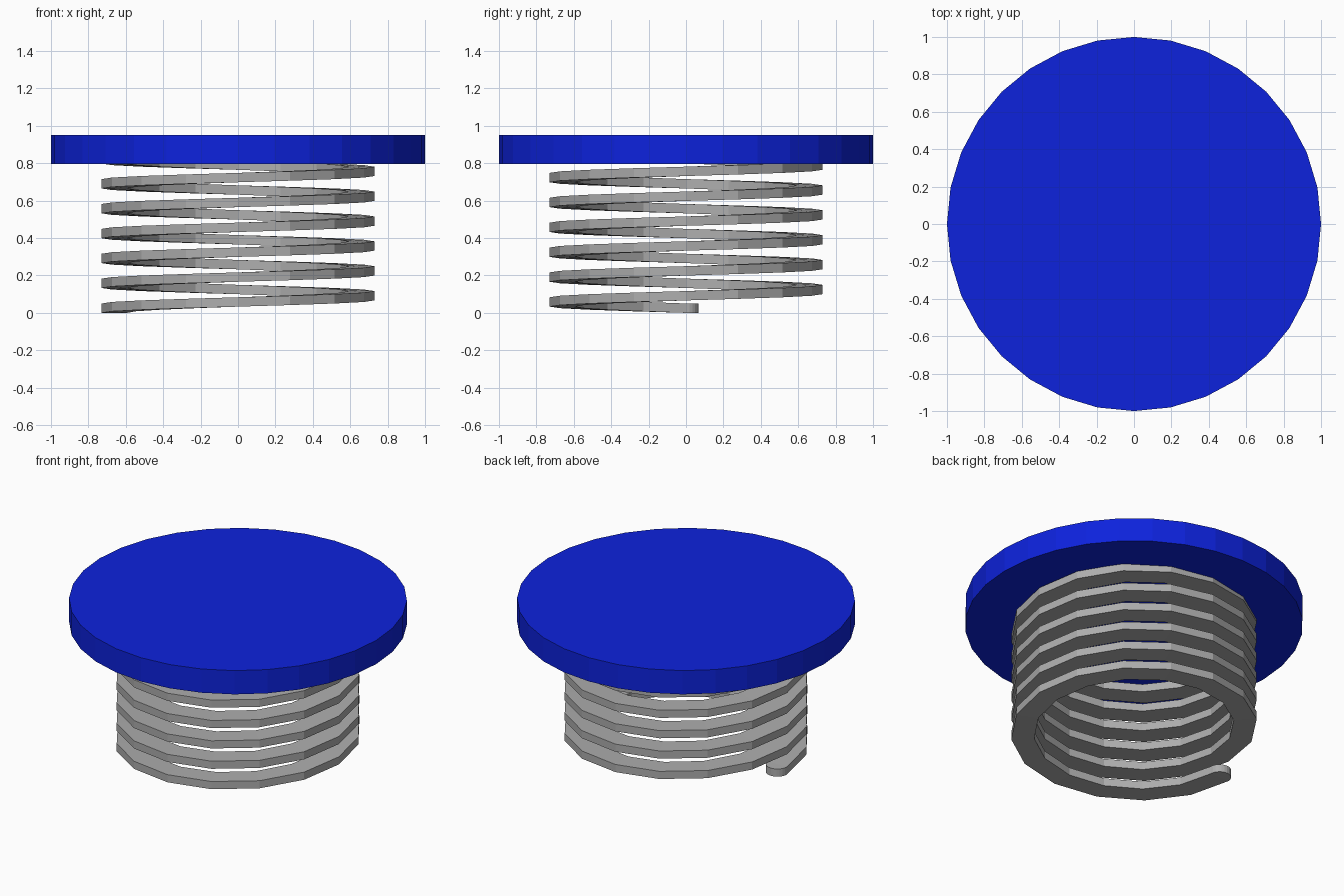
import bpy
import bmesh
from math import sin, cos, pi, tau, radians
from mathutils import Vector

TURNS, STEPS = 6, 16               # coil turns, straight pieces per turn
COIL_R, HALF_W, BAND_H = 0.661, 0.068, 0.05
PITCH = 0.133
PLATE_Z0, PLATE_Z1 = 0.795, 0.95

default = bpy.data.objects.get("Cube")
if default:
    bpy.data.objects.remove(default, do_unlink=True)


def material(name, rgb):
    mat = bpy.data.materials.new(name)
    mat.use_nodes = True
    color = (*rgb, 1.0)
    mat.diffuse_color = color
    mat.node_tree.nodes["Principled BSDF"].inputs["Base Color"].default_value = color
    return mat


def add_object(name, bm, mat):
    bmesh.ops.recalc_face_normals(bm, faces=bm.faces)
    mesh = bpy.data.meshes.new(name)
    bm.to_mesh(mesh)
    bm.free()
    mesh.materials.append(mat)
    obj = bpy.data.objects.new(name, mesh)
    bpy.context.collection.objects.link(obj)
    return obj


blue = material("blue", (0.004, 0.016, 0.72))
grey = material("steel grey", (0.42, 0.42, 0.42))

# Round top plate
bm = bmesh.new()
bmesh.ops.create_cone(bm, cap_ends=True, segments=32, radius1=1, radius2=1,
                      depth=PLATE_Z1 - PLATE_Z0)
top_angle = Vector((1, 0, 0)).angle(bm.verts[:][0].co.xy.to_3d())
bmesh.ops.translate(bm, verts=bm.verts, vec=(0, 0, (PLATE_Z0 + PLATE_Z1) / 2))
add_object("top_plate", bm, blue)


# Flat coil: rectangular section swept along a faceted helix, with rounded tips
def section(bm, turn, along=0.0, half=HALF_W):
    a = pi + tau * turn
    radial = Vector((cos(a), sin(a), 0))
    tangent = Vector((-sin(a), cos(a), 0))
    base = radial * COIL_R + tangent * along + Vector((0, 0, PITCH * turn))
    up = Vector((0, 0, BAND_H))
    corners = (base - radial * half, base + radial * half,
               base + radial * half + up, base - radial * half + up)
    return [bm.verts.new(c) for c in corners]


bm = bmesh.new()
tip = [radians(d) for d in range(0, 90, 15)]
rings = [section(bm, 0, -HALF_W * cos(t), HALF_W * sin(t)) for t in tip]
rings += [section(bm, i / STEPS) for i in range(TURNS * STEPS + 1)]
rings += [section(bm, TURNS, HALF_W * cos(t), HALF_W * sin(t)) for t in reversed(tip)]
for r0, r1 in zip(rings, rings[1:]):
    for k in range(4):
        n = (k + 1) % 4
        bm.faces.new((r0[k], r0[n], r1[n], r1[k]))
bmesh.ops.remove_doubles(bm, verts=bm.verts, dist=0.0001)
add_object("coil_spring", bm, grey)
